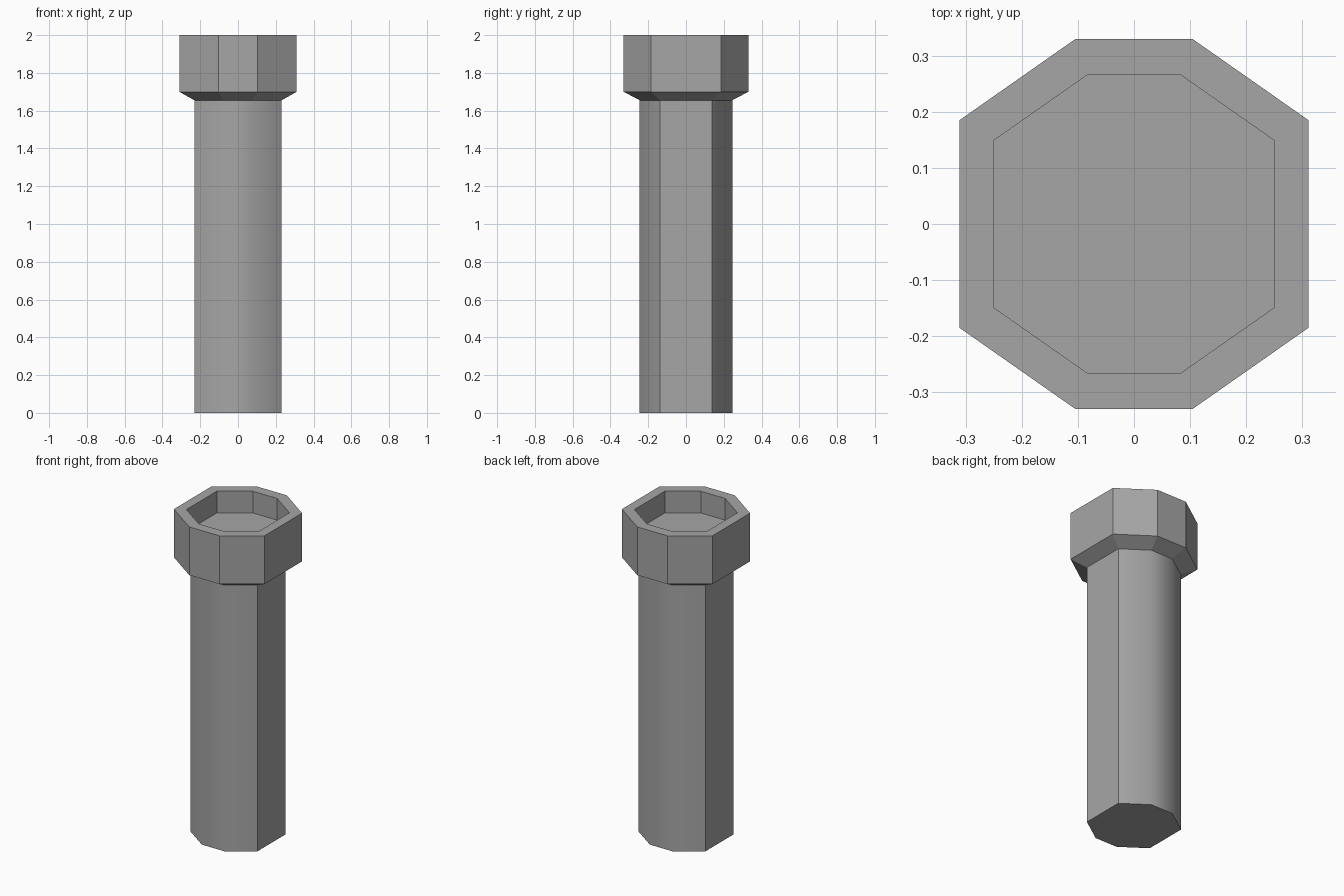
import bpy
import bmesh
import math

if "Cube" in bpy.data.objects:
    bpy.data.objects.remove(bpy.data.objects["Cube"], do_unlink=True)

# Single grey metal
metal = bpy.data.materials.new("grey_metal")
metal.use_nodes = True
colour = (0.38, 0.38, 0.38, 1)
metal.diffuse_color = colour
metal.node_tree.nodes["Principled BSDF"].inputs["Base Color"].default_value = colour

# Stretched octagon shared by every section; scale 1 is the head outline
QUARTER = [(0.311, 0.185), (0.104, 0.33)]
OCTAGON = (QUARTER
           + [(-x, y) for x, y in reversed(QUARTER)]
           + [(-x, -y) for x, y in QUARTER]
           + [(x, -y) for x, y in reversed(QUARTER)])
SHAFT = 0.742
RECESS = 0.804


def loft(name, sections, cap_start=False, cap_end=False):
    """Skin a stack of (scale, height) octagons into one object."""
    bm = bmesh.new()
    rings = [[bm.verts.new((x * s, y * s, z)) for x, y in OCTAGON]
             for s, z in sections]
    n = len(OCTAGON)
    for low, high in zip(rings, rings[1:]):
        for i in range(n):
            j = (i + 1) % n
            bm.faces.new((low[i], low[j], high[j], high[i]))
    if cap_start:
        bm.faces.new(reversed(rings[0]))
    if cap_end:
        bm.faces.new(rings[-1])
    mesh = bpy.data.meshes.new(name)
    bm.to_mesh(mesh)
    bm.free()
    mesh.materials.append(metal)
    obj = bpy.data.objects.new(name, mesh)
    bpy.context.collection.objects.link(obj)
    return obj


# Shaft: gentle corners smoothed, sharper corners kept crisp
shaft = loft("shaft", [(SHAFT, 0), (SHAFT, 1.655)], cap_start=True)
bpy.ops.object.select_all(action='DESELECT')
shaft.select_set(True)
bpy.context.view_layer.objects.active = shaft
bpy.ops.object.shade_smooth_by_angle(angle=math.radians(40))

# Head: flared neck, outer wall, rim, recess wall and recess floor
loft("head", [(SHAFT, 1.655), (1, 1.7), (1, 2), (RECESS, 2), (RECESS, 1.865)],
     cap_end=True)
